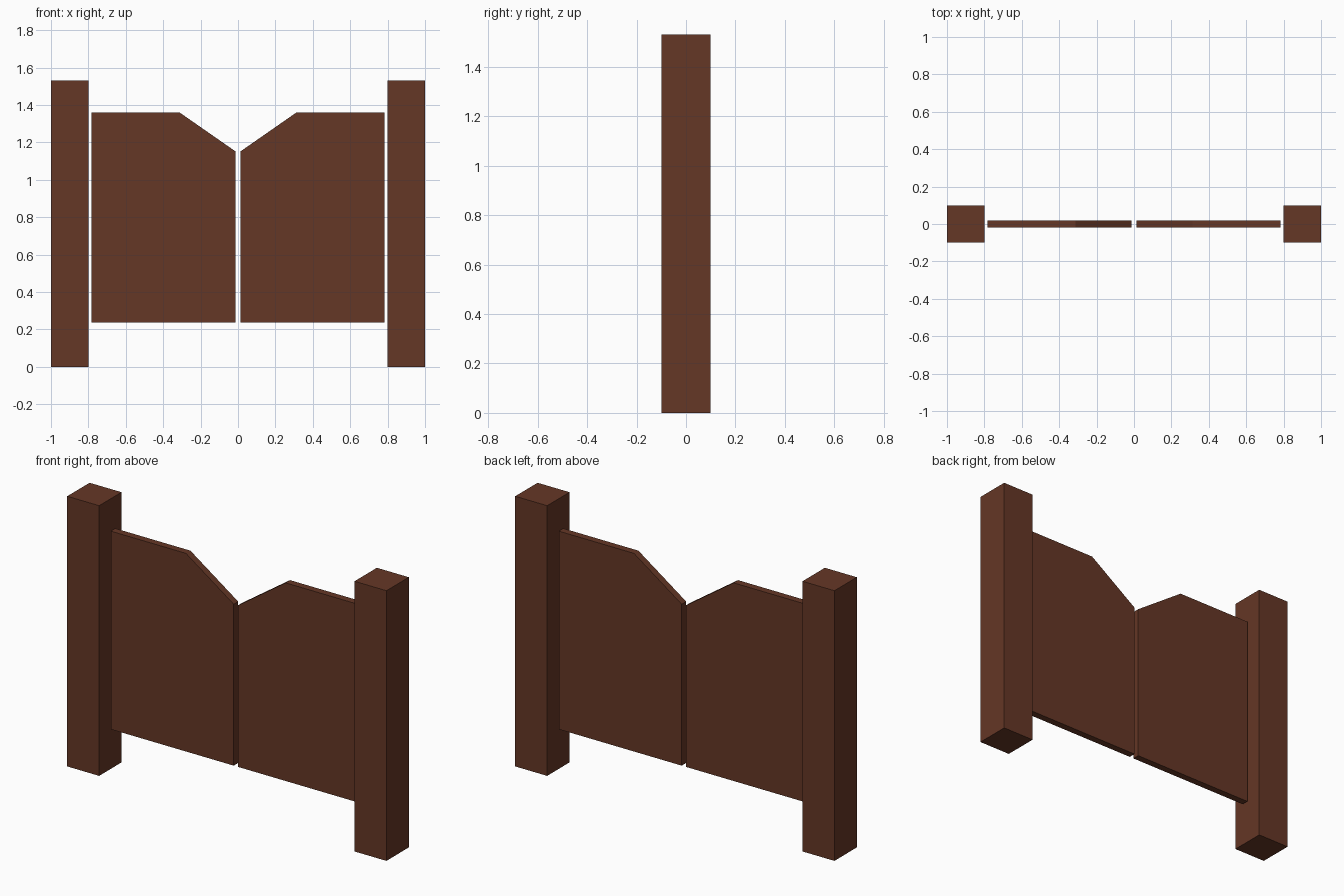
import bpy
import bmesh
from mathutils import Vector

if "Cube" in bpy.data.objects:
    bpy.data.objects.remove(bpy.data.objects["Cube"])

wood = bpy.data.materials.new("dark_wood")
wood.diffuse_color = (0.13, 0.038, 0.019, 1)
wood.use_nodes = True
wood.node_tree.nodes["Principled BSDF"].inputs["Base Color"].default_value = wood.diffuse_color


def extruded_panel(name, profile, half_depth):
    """Extrude an x-z outline symmetrically along y."""
    bm = bmesh.new()
    face = bm.faces.new([bm.verts.new((x, -half_depth, z)) for x, z in profile])
    result = bmesh.ops.extrude_face_region(bm, geom=[face])
    verts = [v for v in result["geom"] if isinstance(v, bmesh.types.BMVert)]
    bmesh.ops.translate(bm, verts=verts, vec=Vector((0, 2 * half_depth, 0)))
    bmesh.ops.recalc_face_normals(bm, faces=bm.faces)
    mesh = bpy.data.meshes.new(name)
    bm.to_mesh(mesh)
    bm.free()
    mesh.materials.append(wood)
    obj = bpy.data.objects.new(name, mesh)
    bpy.context.collection.objects.link(obj)
    return obj


# Outlines of the right half
post = [(0.8, 0), (1, 0), (1, 1.53), (0.8, 1.53)]
door = [(0.013, 0.238), (0.783, 0.238), (0.783, 1.36), (0.312, 1.36), (0.013, 1.152)]

# Posts and swinging doors on both sides
for side, sign in (("left", -1), ("right", 1)):
    for part, outline, half_depth in (("post", post, 0.1), ("door", door, 0.02)):
        extruded_panel(f"{side}_{part}", [(sign * x, z) for x, z in outline], half_depth)
